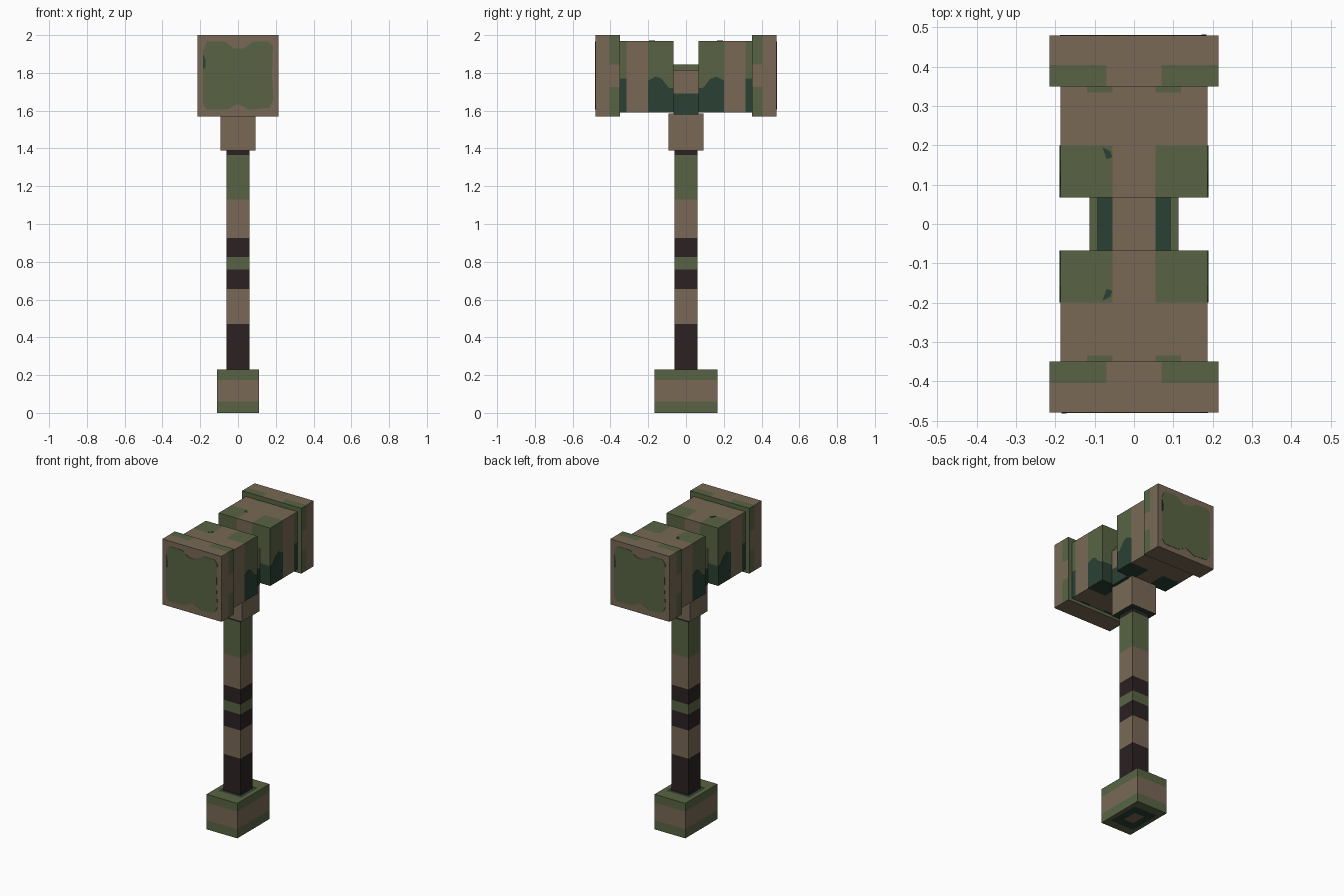
import bpy, bmesh
from mathutils import Vector

cube = bpy.data.objects.get("Cube")
if cube:
    bpy.data.objects.remove(cube, do_unlink=True)

BROWN, GREEN, TEAL, DARK = range(4)
PALETTE = [("earth brown", (0.188, 0.141, 0.091)), ("moss green", (0.098, 0.127, 0.058)),
           ("deep teal", (0.024, 0.051, 0.034)), ("dark wood", (0.025, 0.016, 0.016))]
materials = []
for label, rgb in PALETTE:
    mat = bpy.data.materials.new(label)
    mat.use_nodes = True
    mat.diffuse_color = (*rgb, 1)
    mat.node_tree.nodes["Principled BSDF"].inputs["Base Color"].default_value = (*rgb, 1)
    materials.append(mat)


def finish(name, bm):
    bmesh.ops.recalc_face_normals(bm, faces=bm.faces)
    mesh = bpy.data.meshes.new(name)
    bm.to_mesh(mesh)
    bm.free()
    for mat in materials:
        mesh.materials.append(mat)
    obj = bpy.data.objects.new(name, mesh)
    bpy.context.collection.objects.link(obj)
    return obj


def box(name, lo, hi, cuts, rule):
    """Box cut along x, y and z; rule(centre, normal) picks each face's colour."""
    bm = bmesh.new()
    bmesh.ops.create_cube(bm, size=1)
    lo, hi = Vector(lo), Vector(hi)
    for v in bm.verts:
        v.co = (lo + hi) / 2 + v.co * (hi - lo)
    for axis, values in enumerate(cuts):
        normal = Vector([i == axis for i in range(3)])
        for value in values:
            bmesh.ops.bisect_plane(bm, geom=bm.verts[:] + bm.edges[:] + bm.faces[:],
                                   plane_co=normal * value, plane_no=normal)
    bm.normal_update()
    for f in bm.faces:
        f.material_index = rule(f.calc_center_median(), f.normal)
    return finish(name, bm)


def plate(name, outline, colour, place, depth=0.003):
    """Thin painted patch; place(a, b, height) maps the outline into space."""
    bm = bmesh.new()
    base = [bm.verts.new(place(a, b, 0)) for a, b in outline]
    top = [bm.verts.new(place(a, b, depth)) for a, b in outline]
    bm.faces.new(base)
    bm.faces.new(top)
    for i in range(len(base)):
        bm.faces.new((base[i - 1], base[i], top[i], top[i - 1]))
    for f in bm.faces:
        f.material_index = colour
    return finish(name, bm)


# Pommel with striped sides and nested patches above and below
def pommel_rule(c, n):
    if n.z > 0.5:
        return TEAL if abs(c.x) < 0.085 and abs(c.y) < 0.085 else GREEN
    if n.z < -0.5:
        if abs(c.x) < 0.035 and abs(c.y) < 0.05:
            return BROWN
        return TEAL if abs(c.x) < 0.085 and abs(c.y) < 0.11 else GREEN
    return BROWN if 0.06 < c.z < 0.175 else GREEN


box("pommel", (-0.112, -0.167, 0), (0.112, 0.167, 0.23),
    ((-0.085, -0.035, 0.035, 0.085), (-0.11, -0.085, -0.05, 0.05, 0.085, 0.11), (0.06, 0.175)),
    pommel_rule)

# Handle with colour bands
BANDS = [(0.47, DARK), (0.655, BROWN), (0.76, DARK), (0.825, GREEN),
         (0.925, DARK), (1.13, BROWN), (1.365, GREEN), (1.4, DARK)]
box("handle", (-0.062, -0.062, 0.23), (0.062, 0.062, 1.39),
    ((), (), [z for z, _ in BANDS[:-1]]),
    lambda c, n: next(col for z, col in BANDS if c.z < z))

# Collar and the core joining both hammer heads
box("collar", (-0.093, -0.093, 1.39), (0.093, 0.093, 1.585), ((), (), ()),
    lambda c, n: TEAL if n.z < -0.5 else BROWN)
box("core", (-0.113, -0.067, 1.58), (0.113, 0.067, 1.815), ((), (), (1.69,)),
    lambda c, n: GREEN if n.z > 0.5 else TEAL if c.z < 1.69 else BROWN)
box("core_cap", (-0.093, -0.067, 1.815), (0.093, 0.067, 1.845), ((-0.055, 0.055), (), ()),
    lambda c, n: GREEN if n.z < 0.5 else BROWN if abs(c.x) < 0.055 else TEAL)


# Camouflage rules shared by the two heads
def block_rule(c, n):
    x, y = abs(c.x), abs(c.y)
    if abs(n.z) > 0.5:
        patch = x > 0.055 and y < 0.2 or 0.055 < x < 0.12 and y > 0.335
        return (GREEN if n.z > 0 else TEAL) if patch else BROWN
    if abs(n.x) > 0.5:
        if 0.2 < y < 0.315:
            return BROWN
        return TEAL if y > 0.315 and c.z < 1.77 else GREEN
    if x < 0.055:
        return BROWN
    return TEAL if c.z < 1.72 else GREEN


def end_rule(c, n):
    inner = abs(c.y) < 0.405
    if abs(n.y) > 0.5:
        return GREEN if inner else BROWN
    off_centre = abs(c.x) > 0.07 if abs(n.z) > 0.5 else abs(c.z - 1.785) > 0.06
    return GREEN if inner and off_centre and n.z > -0.5 else BROWN


FACE_PATCH = [(-0.185, 1.92), (-0.165, 1.965), (-0.07, 1.965), (-0.02, 1.93), (0.03, 1.93),
              (0.08, 1.965), (0.165, 1.965), (0.185, 1.94), (0.18, 1.78), (0.188, 1.66),
              (0.165, 1.615), (0.06, 1.605), (0, 1.635), (-0.06, 1.605), (-0.165, 1.605),
              (-0.185, 1.63)]
WAVE = [(0.067, 1.592), (0.2, 1.592), (0.2, 1.76), (0.16, 1.78), (0.13, 1.77),
        (0.09, 1.72), (0.067, 1.72)]
SPECK = [(-0.185, 1.9), (-0.172, 1.87), (-0.172, 1.83), (-0.185, 1.82)]
TOP_SPECK = [(-0.08, 0.195), (-0.06, 0.185), (-0.055, 0.17), (-0.07, 0.165)]

# Two heads, each a block with a wider striking plate
for side, s in (("front", -1), ("back", 1)):
    y = sorted((s * 0.067, s * 0.35))
    box(side + "_head_block", (-0.187, y[0], 1.59), (0.187, y[1], 1.97),
        ((-0.12, -0.055, 0.055, 0.12), (s * 0.2, s * 0.315, s * 0.335), (1.72, 1.77)), block_rule)
    y = sorted((s * 0.35, s * 0.479))
    box(side + "_striking_plate", (-0.215, y[0], 1.57), (0.215, y[1], 2),
        ((-0.07, 0.07), (s * 0.405,), (1.725, 1.845)), end_rule)
    plate(side + "_face_patch", FACE_PATCH, GREEN,
          lambda a, b, h: (-s * a, s * (0.478 + h), b))
    plate(side + "_face_speck", SPECK, TEAL,
          lambda a, b, h: (-s * a, s * (0.478 + h), b), 0.004)
    plate(side + "_top_speck", TOP_SPECK, TEAL, lambda a, b, h: (a, s * b, 1.969 + h))
    for flank, t in (("right", -1), ("left", 1)):
        plate(side + "_" + flank + "_wave_patch", WAVE, TEAL,
              lambda a, b, h: (t * (0.186 + h), s * a, b))
